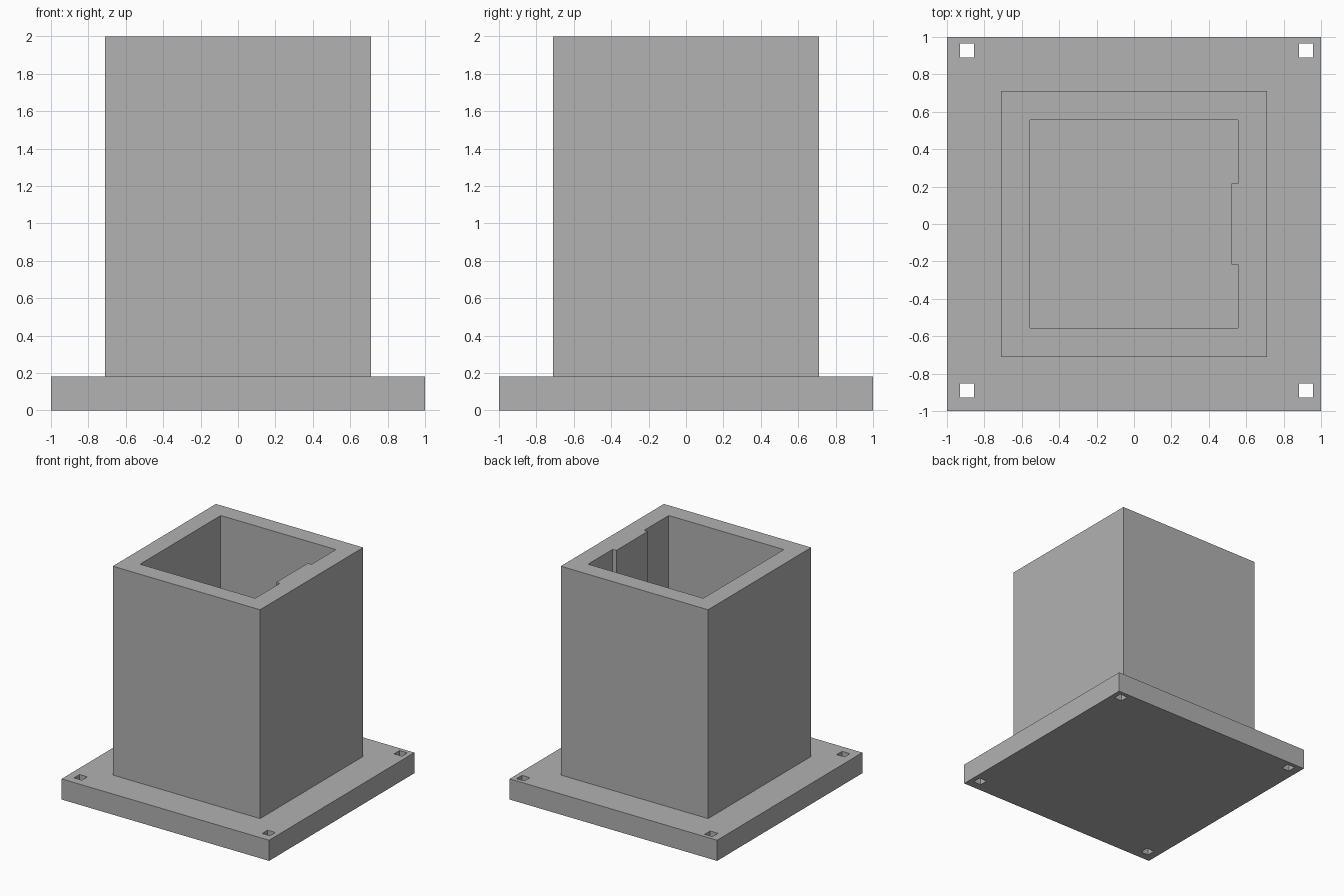
import bpy
import bmesh

cube = bpy.data.objects.get("Cube")
if cube:
    bpy.data.objects.remove(cube, do_unlink=True)

# Single plain grey
grey = bpy.data.materials.new("plain grey")
grey.use_nodes = True
COLOUR = (0.445, 0.445, 0.445, 1.0)
grey.diffuse_color = COLOUR
grey.node_tree.nodes["Principled BSDF"].inputs["Base Color"].default_value = COLOUR

BASE_TOP, TOP = 0.18, 2.0
OUTER, INNER = 0.71, 0.555      # half widths of the tower and its cavity
RIB_X, RIB_Y = 0.52, 0.217      # inner face and half width of the rib
HOLE = 0.0375                   # half width of a bolt hole


def rect(x0, x1, y0, y1):
    return [(x0, y0), (x1, y0), (x1, y1), (x0, y1)]


def extrude_outline(name, outline, holes, z0, z1):
    """Extrude a flat outline with cut-outs from z0 to z1."""
    bm = bmesh.new()
    edges = []
    for loop in [outline] + holes:
        verts = [bm.verts.new((x, y, z0)) for x, y in loop]
        edges += [bm.edges.new((v, verts[i - 1])) for i, v in enumerate(verts)]
    bmesh.ops.triangle_fill(bm, use_beauty=True, use_dissolve=False, edges=edges)
    result = bmesh.ops.extrude_face_region(bm, geom=bm.faces[:], use_keep_orig=True)
    top = [g for g in result["geom"] if isinstance(g, bmesh.types.BMVert)]
    bmesh.ops.translate(bm, verts=top, vec=(0, 0, z1 - z0))
    bmesh.ops.recalc_face_normals(bm, faces=bm.faces[:])
    # Merge the fill triangles into clean flat faces
    bmesh.ops.dissolve_limit(bm, angle_limit=0.01, verts=bm.verts[:], edges=bm.edges[:])
    mesh = bpy.data.meshes.new(name)
    bm.to_mesh(mesh)
    bm.free()
    mesh.materials.append(grey)
    obj = bpy.data.objects.new(name, mesh)
    bpy.context.collection.objects.link(obj)
    return obj


# Base plate with a square bolt hole near each corner
bolt_holes = [rect(x - HOLE, x + HOLE, y - HOLE, y + HOLE)
              for x in (-0.893, 0.92) for y in (-0.89, 0.927)]
extrude_outline("base_plate", rect(-1, 1, -1, 1), bolt_holes, 0, BASE_TOP)

# Hollow square tower, with a shallow rib down the left inner wall
cavity = [(-INNER, -INNER), (INNER, -INNER), (INNER, -RIB_Y), (RIB_X, -RIB_Y),
          (RIB_X, RIB_Y), (INNER, RIB_Y), (INNER, INNER), (-INNER, INNER)]
extrude_outline("tower", rect(-OUTER, OUTER, -OUTER, OUTER), [cavity], BASE_TOP, TOP)
